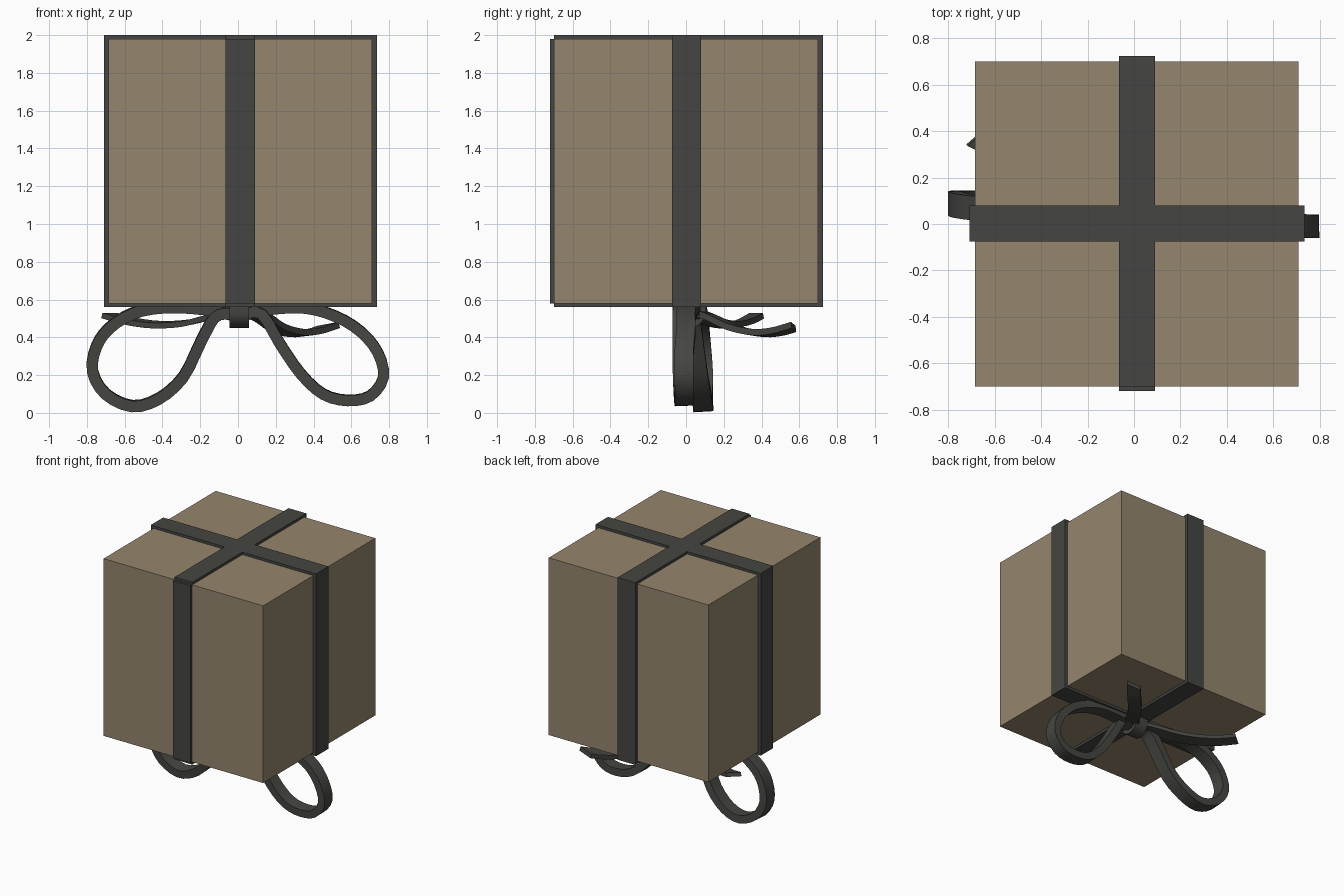
import bpy, bmesh
from mathutils import Vector

if "Cube" in bpy.data.objects:
    bpy.data.objects.remove(bpy.data.objects["Cube"])


def material(name, rgb):
    m = bpy.data.materials.new(name)
    m.diffuse_color = (*rgb, 1)
    m.use_nodes = True
    m.node_tree.nodes["Principled BSDF"].inputs["Base Color"].default_value = m.diffuse_color
    return m


CARD = material("brown_card", (0.30, 0.24, 0.155))
DARK = material("dark_ribbon", (0.06, 0.06, 0.054))


def box(name, lo, hi, mat):
    lo, hi = Vector(lo), Vector(hi)
    bpy.ops.mesh.primitive_cube_add(size=1, location=(lo + hi) / 2)
    ob = bpy.context.object
    ob.name = name
    ob.scale = hi - lo
    bpy.ops.object.transform_apply(location=False, rotation=False, scale=True)
    ob.data.materials.append(mat)
    return ob


def smooth_path(pts, steps=3):
    """Catmull-Rom curve through the points."""
    p = [Vector(q) for q in pts]
    p = [2 * p[0] - p[1]] + p + [2 * p[-1] - p[-2]]
    out = []
    for i in range(1, len(p) - 2):
        a, b, c, d = p[i - 1:i + 3]
        for k in range(steps):
            t = k / steps
            out.append(0.5 * (2 * b + (c - a) * t + (2 * a - 5 * b + 4 * c - d) * t * t
                              + (3 * b - a - 3 * c + d) * t ** 3))
    return out + [p[-2]]


def strip(name, pts, across, width, thick, slant=0.0):
    """Flat ribbon swept along a path; slant cuts the far end diagonally."""
    path = smooth_path(pts)
    bm = bmesh.new()
    rings = []
    for i, c in enumerate(path):
        t = (path[min(i + 1, len(path) - 1)] - path[max(i - 1, 0)]).normalized()
        w = Vector(across)
        w = (w - t * w.dot(t)).normalized()
        n = t.cross(w)
        cut = t * slant if i == len(path) - 1 else Vector()
        rings.append([bm.verts.new(c + w * (a * width / 2) + n * (b * thick / 2) + cut * a)
                      for a, b in ((-1, -1), (1, -1), (1, 1), (-1, 1))])
    for r, s in zip(rings, rings[1:]):
        for k in range(4):
            j = (k + 1) % 4
            bm.faces.new((r[k], r[j], s[j], s[k]))
    bm.faces.new(rings[0][::-1])
    bm.faces.new(rings[-1])
    bmesh.ops.recalc_face_normals(bm, faces=bm.faces)
    me = bpy.data.meshes.new(name)
    bm.to_mesh(me)
    bm.free()
    ob = bpy.data.objects.new(name, me)
    bpy.context.collection.objects.link(ob)
    me.materials.append(DARK)
    bpy.ops.object.select_all(action='DESELECT')
    ob.select_set(True)
    bpy.context.view_layer.objects.active = ob
    bpy.ops.object.shade_smooth_by_angle(angle=0.6)
    return ob


# Gift box
box("gift_box", (-0.685, -0.70, 0.58), (0.71, 0.70, 1.98), CARD)

# Ribbon bands wrapped around the box
X0, X1, Y0, Y1 = -0.065, 0.09, -0.075, 0.08
for level, z0, z1 in (("top", 1.98, 2.0), ("bottom", 0.56, 0.58)):
    box(level + "_band_lengthwise", (X0, -0.70, z0), (X1, 0.725, z1), DARK)
    box(level + "_band_crosswise", (-0.71, Y0, z0), (0.735, Y1, z1), DARK)
box("front_band", (X0, -0.72, 0.58), (X1, -0.70, 1.98), DARK)
box("back_band", (X0, 0.70, 0.56), (X1, 0.725, 2.0), DARK)
box("left_band", (-0.71, Y0, 0.56), (-0.685, Y1, 2.0), DARK)
box("right_band", (0.71, Y0, 0.56), (0.735, Y1, 2.0), DARK)

# Bow loops hanging under the box
strip("right_bow_loop", [
    (0.05, 0.0, 0.53), (0.13, -0.02, 0.52), (0.22, -0.02, 0.37), (0.33, -0.02, 0.21),
    (0.45, -0.015, 0.10), (0.58, -0.01, 0.066), (0.70, -0.01, 0.09), (0.77, -0.01, 0.19),
    (0.74, -0.01, 0.32), (0.65, 0.0, 0.43), (0.52, 0.0, 0.51), (0.36, 0.01, 0.555),
    (0.18, 0.02, 0.55), (0.04, 0.02, 0.52)], (0, 1, 0.04), 0.10, 0.058)
strip("left_bow_loop", [
    (-0.03, 0.0, 0.53), (-0.12, 0.02, 0.51), (-0.20, 0.04, 0.37), (-0.29, 0.065, 0.19),
    (-0.42, 0.085, 0.075), (-0.56, 0.09, 0.036), (-0.70, 0.09, 0.10), (-0.77, 0.09, 0.22),
    (-0.75, 0.08, 0.35), (-0.68, 0.07, 0.45), (-0.55, 0.06, 0.53), (-0.38, 0.045, 0.56),
    (-0.18, 0.03, 0.55), (-0.03, 0.02, 0.52)], (0, 1, 0.06), 0.105, 0.06)

# Loose ribbon tails trailing to the back
strip("right_bow_tail", [
    (0.03, 0.03, 0.53), (0.12, 0.12, 0.51), (0.21, 0.25, 0.45), (0.31, 0.38, 0.423),
    (0.40, 0.48, 0.43), (0.48, 0.57, 0.455)], (0.8, -0.6, 0.1), 0.10, 0.034, 0.03)
strip("left_bow_tail", [
    (-0.03, 0.03, 0.53), (-0.14, 0.09, 0.51), (-0.28, 0.17, 0.475), (-0.43, 0.25, 0.467),
    (-0.57, 0.32, 0.485), (-0.68, 0.375, 0.515)], (0.45, 0.9, 0.1), 0.10, 0.03, -0.02)

# Knot band folded around the bow's centre
strip("bow_knot", [
    (0.007, -0.055, 0.565), (0.007, -0.05, 0.51), (0.007, -0.02, 0.473),
    (0.007, 0.02, 0.466), (0.007, 0.06, 0.48), (0.007, 0.085, 0.515), (0.007, 0.09, 0.565)],
    (1, 0, 0), 0.105, 0.032)
